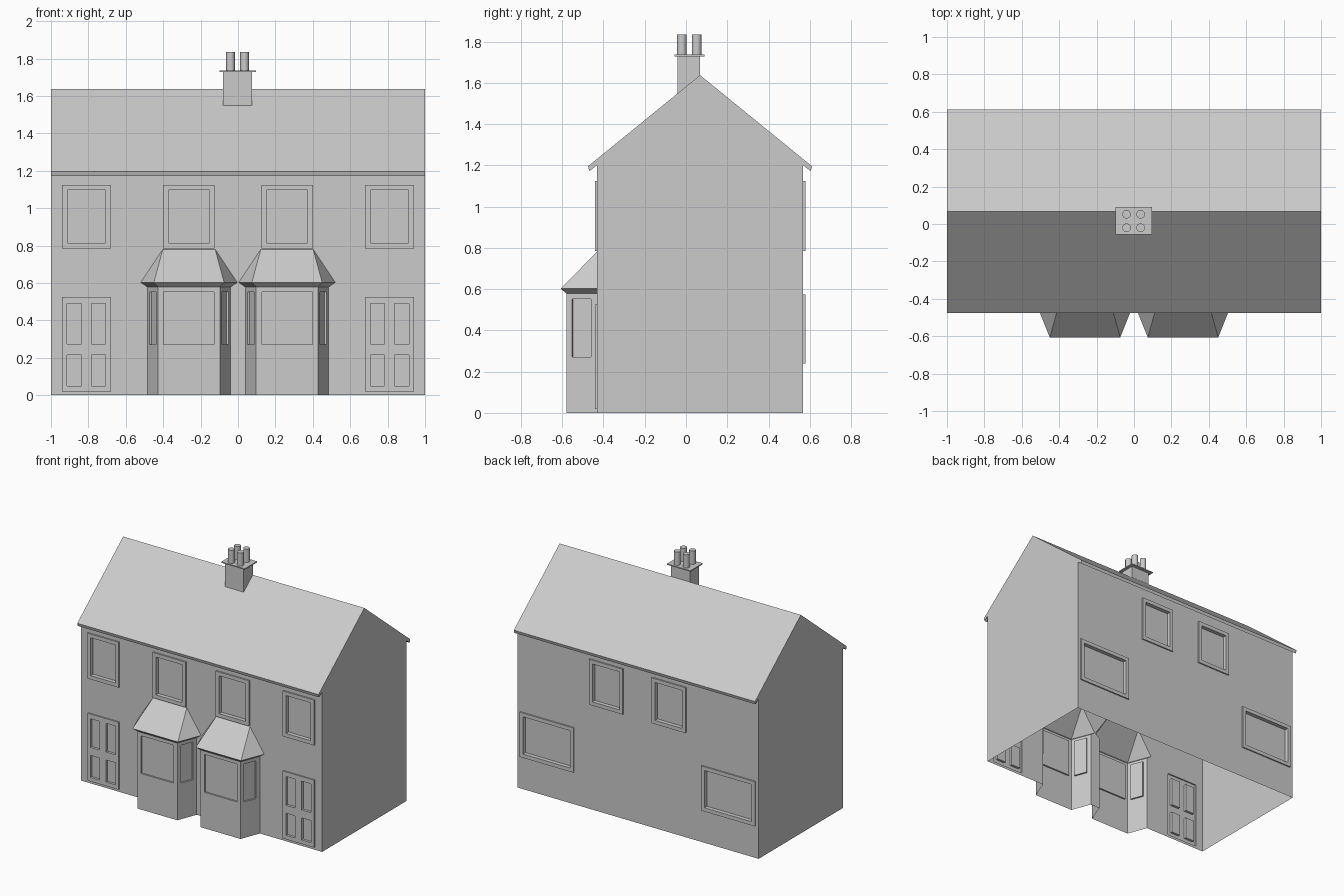
import bpy, bmesh
from mathutils import Vector
from mathutils.geometry import tessellate_polygon

cube = bpy.data.objects.get("Cube")
if cube:
    bpy.data.objects.remove(cube)

GREY = bpy.data.materials.new("plain grey")
GREY.use_nodes = True
GREY.diffuse_color = (0.6, 0.6, 0.6, 1)
GREY.node_tree.nodes["Principled BSDF"].inputs["Base Color"].default_value = (0.6, 0.6, 0.6, 1)

FRONT, BACK = -0.432, 0.568      # wall planes
RIDGE = (0.068, 1.637)
WALL_TOP = 1.2
UP = Vector((0, 0, 1))


def finish(bm, name):
    bmesh.ops.remove_doubles(bm, verts=bm.verts, dist=0.0002)
    mesh = bpy.data.meshes.new(name)
    bm.to_mesh(mesh)
    bm.free()
    mesh.materials.append(GREY)
    obj = bpy.data.objects.new(name, mesh)
    bpy.context.scene.collection.objects.link(obj)
    return obj


def face(bm, points):
    return bm.faces.new([bm.verts.new(p) for p in points])


def corners(rect):
    u0, v0, u1, v1 = rect
    return [(u0, v0), (u1, v0), (u1, v1), (u0, v1)]


def inset(rect, m):
    return (rect[0] + m, rect[1] + m, rect[2] - m, rect[3] - m)


class Wall:
    """A flat upright sheet with framed and recessed openings."""

    def __init__(self, start, along):
        self.bm = bmesh.new()
        self.start, self.along = Vector(start), Vector(along).normalized()
        self.normal = self.along.cross(UP)

    def at(self, p, depth):
        return self.start + self.along * p[0] + UP * p[1] + self.normal * depth

    def sheet(self, outline, holes, depth=0):
        loops = [outline] + [corners(h) for h in holes]
        points = [self.at(p, depth) for loop in loops for p in loop]
        tris = tessellate_polygon([[Vector((*p, 0)) for p in loop] for loop in loops])
        for tri in tris:
            a, b, c = (points[i] for i in tri)
            n = (b - a).cross(c - a)
            if n.length > 1e-9:
                face(self.bm, (a, b, c) if n.dot(self.normal) > 0 else (a, c, b))

    def sides(self, rect, d0, d1):
        c = corners(rect)
        for p, q in zip(c, c[1:] + c[:1]):
            face(self.bm, [self.at(p, d0), self.at(q, d0), self.at(q, d1), self.at(p, d1)])

    def recess(self, rect, d0, d1):
        self.sides(rect, d0, d1)
        face(self.bm, [self.at(p, d1) for p in corners(rect)])

    def framed(self, rect, panels, d1, proud=0.01):
        self.sides(rect, 0, proud)
        self.sheet(corners(rect), panels, proud)
        for p in panels:
            self.recess(p, proud, d1)


def mirrored(rect):
    return (-rect[2], rect[1], -rect[0], rect[3])


def both(rects):
    return rects + [mirrored(r) for r in rects]


# Bay plan: half widths and height for each level of the loft
BAY_X = 0.262
BODY = dict(back=0.222, front=0.165, y=-0.58, z=0.578)
EAVE = dict(back=0.258, front=0.188, y=-0.607, z=0.603)
HOOD_TOP = dict(back=0.14, front=0.14, y=FRONT, z=0.78)


def bay_notch(cx):
    half = [(BODY["back"], 0)] + [(r["back"], r["z"]) for r in (BODY, EAVE, HOOD_TOP)]
    return [(cx - x, z) for x, z in half] + [(cx + x, z) for x, z in reversed(half)]


# Front wall: upper windows, doors and notches open to the bays
windows = both([(0.68, 0.785, 0.94, 1.125), (0.125, 0.785, 0.4, 1.125)])
door = (0.68, 0.02, 0.94, 0.525)
panels = [(u, v0, u + 0.075, v1) for u in (0.708, 0.838) for v0, v1 in ((0.05, 0.215), (0.275, 0.49))]
outline = [(-1, 0)] + bay_notch(-BAY_X) + bay_notch(BAY_X) + [(1, 0), (1, WALL_TOP), (-1, WALL_TOP)]
wall = Wall((0, FRONT, 0), (1, 0, 0))
wall.sheet(outline, windows + both([door]))
for w in windows:
    wall.framed(w, [inset(w, 0.028)], -0.02)
wall.framed(door, panels, -0.008)
wall.framed(mirrored(door), [mirrored(p) for p in panels], -0.008)
finish(wall.bm, "front_wall")

# Back wall: two upper windows and two wide lower ones
windows = both([(0.12, 0.785, 0.4, 1.125), (0.53, 0.24, 0.975, 0.575)])
wall = Wall((0, BACK, 0), (-1, 0, 0))
wall.sheet(corners((-1, 0, 1, WALL_TOP)), windows)
for w in windows:
    wall.framed(w, [inset(w, 0.028)], -0.02)
finish(wall.bm, "back_wall")

# Roof with thin eaves, and the gable ends
eaves = [(FRONT, WALL_TOP), (-0.468, 1.172), (-0.475, 1.195), RIDGE,
         (0.611, 1.195), (0.604, 1.172), (BACK, WALL_TOP)]
bm = bmesh.new()
for (y0, z0), (y1, z1) in zip(eaves, eaves[1:]):
    face(bm, [(1, y0, z0), (1, y1, z1), (-1, y1, z1), (-1, y0, z0)])
finish(bm, "roof")

bm = bmesh.new()
gable = [(FRONT, 0)] + eaves + [(BACK, 0)]
face(bm, [(1, y, z) for y, z in reversed(gable)])
face(bm, [(-1, y, z) for y, z in gable])
finish(bm, "gable_ends")


def level(cx, r):
    return [Vector((cx + s * w, y, r["z"])) for s, w, y in
            ((-1, r["back"], FRONT), (-1, r["front"], r["y"]), (1, r["front"], r["y"]), (1, r["back"], FRONT))]


# Bay windows with sloping hoods
for side, cx in (("right", -BAY_X), ("left", BAY_X)):
    foot = level(cx, dict(BODY, z=0))
    bay = None
    for i in range(3):
        run = foot[i + 1] - foot[i]
        wall = Wall(foot[i], run)
        if bay:
            wall.bm.free()
            wall.bm = bay
        bay = wall.bm
        margin = 0.03
        pane = (margin, 0.27, run.length - margin, 0.553)
        wall.sheet(corners((0, 0, run.length, BODY["z"])), [pane])
        wall.recess(pane, 0, -0.012)
    finish(bay, side + "_bay")

    bm = bmesh.new()
    soffit, eave, top = (level(cx, r) for r in (BODY, EAVE, HOOD_TOP))
    for i in range(3):
        face(bm, [soffit[i], soffit[i + 1], eave[i + 1], eave[i]])
    face(bm, [eave[0], eave[1], top[1]])
    face(bm, [eave[1], eave[2], top[2], top[1]])
    face(bm, [eave[2], eave[3], top[2]])
    finish(bm, side + "_bay_hood")


# Chimney stack, cap and pots
def box(name, low, high):
    bm = bmesh.new()
    bmesh.ops.create_cube(bm, size=1)
    low, high = Vector(low), Vector(high)
    for v in bm.verts:
        v.co = (low + high) / 2 + v.co * (high - low)
    return finish(bm, name)


box("chimney_stack", (-0.08, -0.04, 1.545), (0.075, RIDGE[0], 1.728))
box("chimney_cap", (-0.1, -0.055, 1.728), (0.095, 0.09, 1.736))
for x in (-0.04, 0.035):
    for y in (-0.02, 0.052):
        bpy.ops.mesh.primitive_cylinder_add(vertices=16, radius=0.023, depth=0.1, location=(x, y, 1.785))
        pot = bpy.context.object
        pot.name = "chimney_pot"
        pot.data.materials.append(GREY)
        bpy.ops.object.shade_smooth_by_angle()
